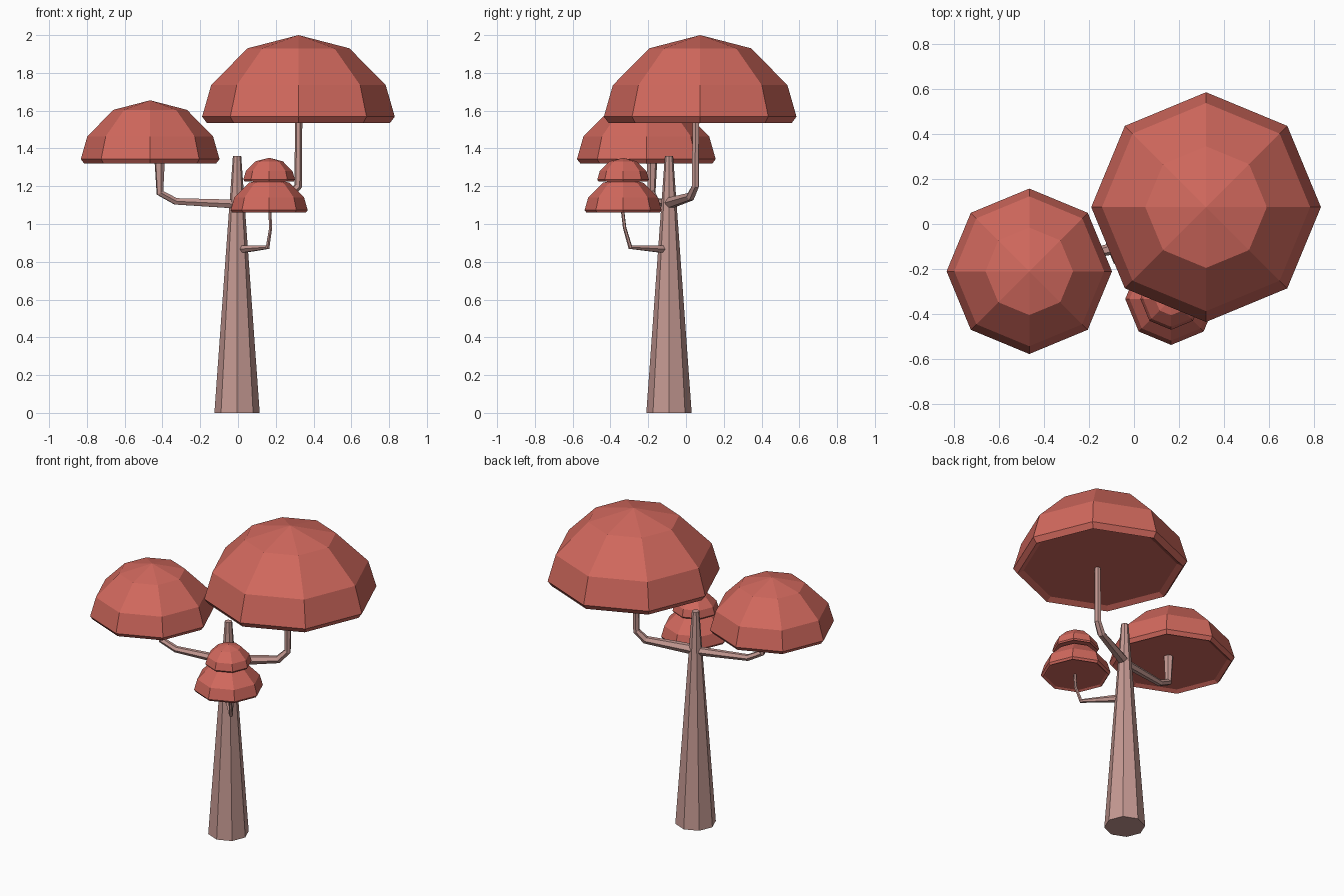
import bpy, bmesh, math
from mathutils import Vector

if "Cube" in bpy.data.objects:
    bpy.data.objects.remove(bpy.data.objects["Cube"])


def material(name, rgb):
    m = bpy.data.materials.new(name)
    m.diffuse_color = (*rgb, 1)
    m.use_nodes = True
    m.node_tree.nodes["Principled BSDF"].inputs["Base Color"].default_value = m.diffuse_color
    return m


CANOPY = material("canopy_red", (0.64, 0.14, 0.11))
BARK = material("bark", (0.56, 0.32, 0.29))


def skin(name, rings, mat):
    """Closed flat-shaded mesh bridging rings of points; a one-point ring is a tip."""
    bm = bmesh.new()
    rows = [[bm.verts.new(p) for p in r] for r in rings]
    for a, b in zip(rows, rows[1:]):
        n = len(a)
        for i in range(n):
            j = (i + 1) % n
            if len(b) == 1:
                bm.faces.new((a[i], a[j], b[0]))
            else:
                bm.faces.new((a[i], a[j], b[j], b[i]))
    for r in (rows[0], rows[-1]):
        if len(r) > 2:
            bm.faces.new(r)
    bmesh.ops.recalc_face_normals(bm, faces=bm.faces)
    me = bpy.data.meshes.new(name)
    bm.to_mesh(me)
    bm.free()
    me.materials.append(mat)
    ob = bpy.data.objects.new(name, me)
    bpy.context.collection.objects.link(ob)
    return ob


def ring(c, r, n, u=Vector((1, 0, 0)), v=Vector((0, 1, 0))):
    return [Vector(c) + r * (u * math.cos(2 * math.pi * i / n) + v * math.sin(2 * math.pi * i / n))
            for i in range(n)]


# Dome profile: radius, height (slightly recessed underside, chamfered rim)
DOME = [(0.45, 0.02), (0.485, 0.0), (0.51, 0.033), (0.462, 0.2), (0.27, 0.395)]


def dome(name, x, y, z, s):
    rings = [ring((x, y, z + h * s), r * s, 8) for r, h in DOME]
    rings.append([Vector((x, y, z + 0.465 * s))])
    skin(name, rings, CANOPY)


def branch(name, path, radii, n=6):
    pts = [Vector(p) for p in path]
    rings = []
    side = (pts[-1] - pts[0]).cross(Vector((0, 0, 1))).normalized()
    for i, p in enumerate(pts):
        a = (p - pts[i - 1]).normalized() if i else Vector()
        b = (pts[i + 1] - p).normalized() if i < len(pts) - 1 else Vector()
        t = (a + b).normalized()
        u = (side - t * side.dot(t)).normalized()
        rings.append(ring(p, radii[i], n, u, t.cross(u)))
    skin(name, rings, BARK)


# Tapered trunk
skin("trunk", [ring((-0.005, -0.09, 0), 0.12, 8), ring((-0.005, -0.09, 1.36), 0.022, 8)], BARK)

# Canopies
dome("large_canopy", 0.32, 0.075, 1.535, 1.0)
dome("medium_canopy", -0.465, -0.21, 1.32, 0.72)
dome("small_canopy_lower", 0.165, -0.333, 1.06, 0.4)
dome("small_canopy_upper", 0.165, -0.333, 1.226, 0.268)

# Branches, from inside the trunk up into each canopy
branch("large_branch",
       [(0, -0.09, 1.11), (0.27, 0.025, 1.145), (0.318, 0.05, 1.2), (0.322, 0.053, 1.6)],
       [0.032, 0.024, 0.021, 0.019])
branch("medium_branch",
       [(0, -0.09, 1.105), (-0.33, -0.16, 1.12), (-0.413, -0.182, 1.165), (-0.415, -0.18, 1.36)],
       [0.027, 0.02, 0.021, 0.03])
branch("small_branch",
       [(0, -0.09, 0.865), (0.157, -0.295, 0.877), (0.173, -0.325, 0.98), (0.167, -0.338, 1.09)],
       [0.025, 0.012, 0.009, 0.009])
